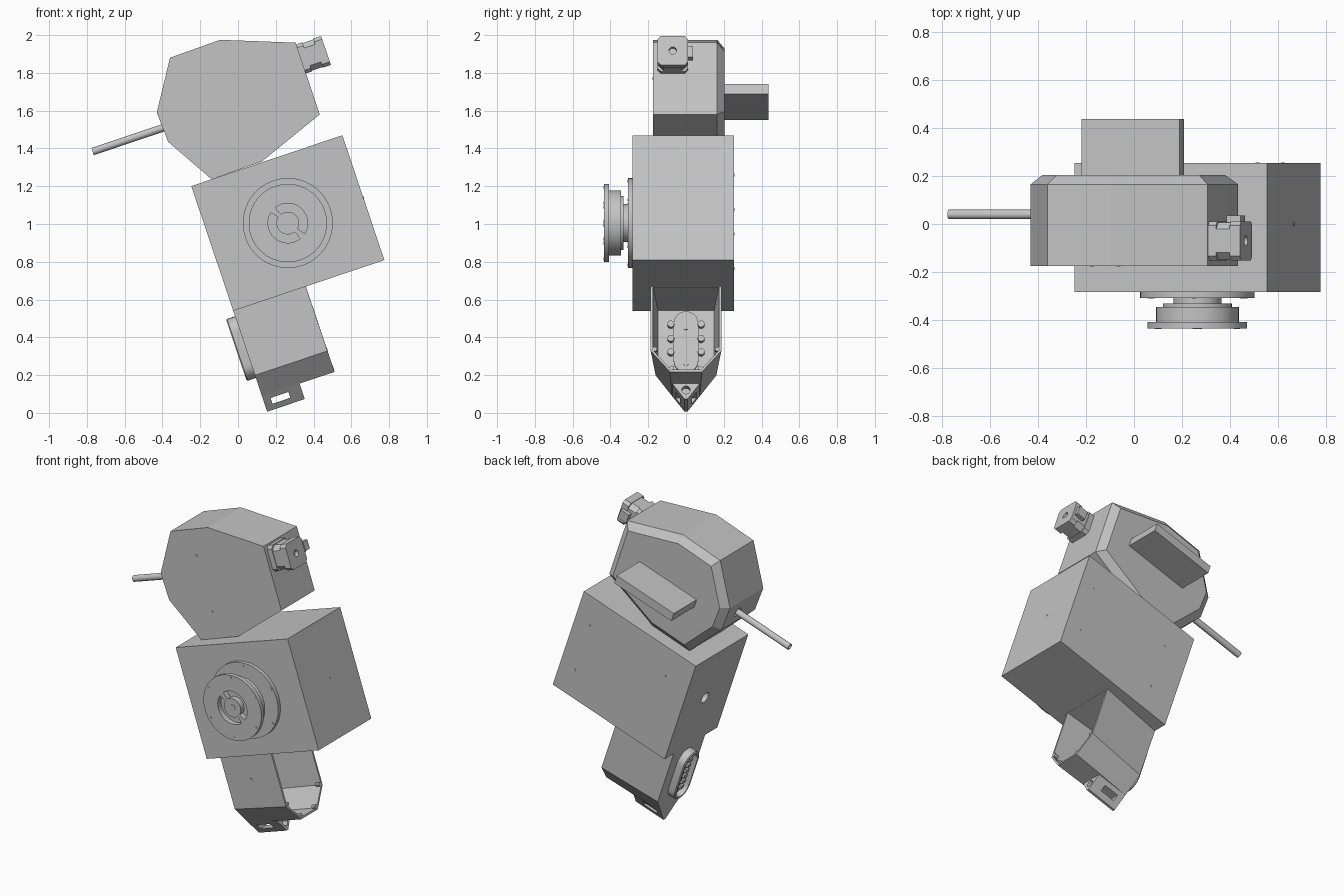
import bpy, bmesh, math
from math import sin, cos, pi, radians
from mathutils import Matrix

if "Cube" in bpy.data.objects:
    bpy.data.objects.remove(bpy.data.objects["Cube"])

grey = bpy.data.materials.new("plain grey")
grey.use_nodes = True
grey.diffuse_color = (0.55, 0.55, 0.55, 1)
grey.node_tree.nodes["Principled BSDF"].inputs["Base Color"].default_value = (0.55, 0.55, 0.55, 1)

# Tilted frame: origin at the lower left corner of the main block
FRAME = Matrix.Translation((-0.025, 0, 0.54)) @ Matrix.Rotation(-radians(18.6), 4, 'Y')
BLOCK_W, BLOCK_H = 0.844, 0.697
MID_U, MID_V = BLOCK_W / 2, BLOCK_H / 2


def finish(name, bm, frame=FRAME, smooth=False):
    bmesh.ops.recalc_face_normals(bm, faces=bm.faces)
    mesh = bpy.data.meshes.new(name)
    bm.to_mesh(mesh)
    bm.free()
    mesh.materials.append(grey)
    ob = bpy.data.objects.new(name, mesh)
    bpy.context.collection.objects.link(ob)
    ob.matrix_world = frame
    if smooth:
        activate(ob)
        bpy.ops.object.shade_smooth_by_angle(angle=radians(30))
    return ob


def activate(ob):
    bpy.ops.object.select_all(action='DESELECT')
    ob.select_set(True)
    bpy.context.view_layer.objects.active = ob


def place(axis, p, q, t):
    return (t, p, q) if axis == 'x' else (p, t, q)


def prism_mesh(pts, axis, a, b):
    """Extrude a 2D outline along an axis; returns the bmesh and its end caps."""
    bm = bmesh.new()
    rings = [[bm.verts.new(place(axis, p, q, t)) for p, q in pts] for t in (a, b)]
    caps = [bm.faces.new(r) for r in rings]
    for i in range(len(pts)):
        j = (i + 1) % len(pts)
        bm.faces.new((rings[0][i], rings[0][j], rings[1][j], rings[1][i]))
    bmesh.ops.recalc_face_normals(bm, faces=bm.faces)
    return bm, caps


def prism(name, pts, axis, a, b, frame=FRAME, smooth=False):
    return finish(name, prism_mesh(pts, axis, a, b)[0], frame, smooth)


def box(name, u, y, v):
    return prism(name, [(u[0], v[0]), (u[1], v[0]), (u[1], v[1]), (u[0], v[1])], 'y', *y)


def circle(p, q, r, n=32):
    return [(p + r * cos(2 * pi * i / n), q + r * sin(2 * pi * i / n)) for i in range(n)]


def disc(name, axis, p, q, r, a, b, n=32):
    return prism(name, circle(p, q, r, n), axis, a, b, smooth=True)


def lathe(name, axis, p, q, profile, n=64):
    """Turn (radius, position) steps around an axis."""
    bm = bmesh.new()
    rings = [[bm.verts.new(place(axis, x, z, t)) for x, z in circle(p, q, r, n)] for r, t in profile]
    for a, b in zip(rings, rings[1:]):
        for i in range(n):
            j = (i + 1) % n
            bm.faces.new((a[i], a[j], b[j], b[i]))
    bm.faces.new(rings[0])
    bm.faces.new(rings[-1])
    return finish(name, bm, smooth=True)


def cut(ob, *cutters):
    for c in cutters:
        mod = ob.modifiers.new("cut", 'BOOLEAN')
        mod.operation, mod.object, mod.solver = 'DIFFERENCE', c, 'EXACT'
        activate(ob)
        bpy.ops.object.modifier_apply(modifier=mod.name)
        bpy.data.objects.remove(c)


# Main block with a round port in its left-hand end
block = box("main_block", (0, BLOCK_W), (-0.283, 0.254), (0, BLOCK_H))
cut(block, disc("port_cutter", 'x', 0, MID_V, 0.036, -0.05, 0.12))
disc("block_end_screw", 'x', 0, MID_V, 0.008, BLOCK_W - 0.01, BLOCK_W + 0.002, 12)
for u in (0.17, 0.74):
    for v in (0.18, 0.51):
        disc("block_back_screw", 'y', u, v, 0.008, 0.25, 0.256, 12)

# Stepped round flange on the front
flange = lathe("front_flange", 'y', MID_U, MID_V, [
    (0.238, -0.27), (0.238, -0.307), (0.1, -0.307), (0.1, -0.33), (0.143, -0.33),
    (0.143, -0.345), (0.172, -0.345), (0.172, -0.408), (0.207, -0.408), (0.207, -0.434)])
slots = []
for start in (-50, 130):
    angles = [radians(start + 10 * i) for i in range(17)]
    arc = [(MID_U + 0.105 * cos(a), MID_V + 0.105 * sin(a)) for a in angles]
    arc += [(MID_U + 0.06 * cos(a), MID_V + 0.06 * sin(a)) for a in reversed(angles)]
    slots.append(prism("slot_cutter", arc, 'y', -0.46, -0.40))
cut(flange, *slots)
disc("flange_hub", 'y', MID_U, MID_V, 0.02, -0.43, -0.437)
for i in range(6):
    a = radians(60 * i + 15)
    disc("flange_screw", 'y', MID_U + 0.19 * cos(a), MID_V + 0.19 * sin(a), 0.008, -0.43, -0.436, 12)
    disc("plate_screw", 'y', MID_U + 0.223 * cos(a), MID_V + 0.223 * sin(a), 0.008, -0.3, -0.309, 12)

# Eight-sided head with a bevelled back rim
outline = [(-0.36, 1.88), (-0.095, 1.975), (0.305, 1.96), (0.433, 1.58),
           (0.125, 1.33), (-0.14, 1.237), (-0.37, 1.435), (-0.43, 1.59)]
bm, caps = prism_mesh(outline, 'y', -0.175, 0.165)
bmesh.ops.inset_region(bm, faces=[caps[1]], thickness=0.045, depth=0.038, use_even_offset=True)
head = finish("head_housing", bm, Matrix.Identity(4))
cut(head, disc("rod_socket_cutter", 'x', 0.04, 1.037, 0.03, -0.1, 0.0))
for x, z in ((-0.175, 1.77), (-0.065, 1.44)):
    prism("head_screw", circle(x, z, 0.008, 12), 'y', -0.17, -0.177, Matrix.Identity(4), True)

# Hollow rod and rear bar
lathe("side_rod", 'x', 0.04, 1.037, [(0.02, 0.05), (0.02, -0.437), (0.013, -0.437), (0.013, -0.40)], 24)
box("rear_bar", (0.156, 0.586), (0.19, 0.437), (1.013, 1.069))


# Small motor on the head: two chamfered caps and a slimmer body
def octagon(half, c, p=-0.07, q=1.15):
    k = half - c
    return [(p + x, q + z) for x, z in ((half, -k), (half, k), (k, half), (-k, half),
                                        (-half, k), (-half, -k), (-k, -half), (k, -half))]


prism("motor_rear_cap", octagon(0.081, 0.018), 'x', 0.75, 0.80)
prism("motor_body", octagon(0.077, 0.028), 'x', 0.79, 0.87)
motor_cap = prism("motor_end_cap", octagon(0.081, 0.018), 'x', 0.86, 0.905)
cut(motor_cap, disc("shaft_hole_cutter", 'x', -0.07, 1.15, 0.02, 0.88, 0.95))
box("motor_connector", (0.83, 0.89), (0, 0.036), (1.12, 1.18))

# Foot shell: open at its right-hand end, narrowing towards the left
half_section = [(0.187, 0.01), (0.187, -0.36), (0.085, -0.477)]
section = half_section + [(-y, v) for y, v in reversed(half_section)]
bm, caps = prism_mesh(section, 'x', 0, 0.405)
for vert in caps[0].verts:
    vert.co.y *= 0.86
bmesh.ops.delete(bm, geom=[caps[1]], context='FACES_ONLY')
shell = finish("foot_shell", bm)
mod = shell.modifiers.new("wall", 'SOLIDIFY')
mod.thickness, mod.offset, mod.use_even_offset = 0.012, -1, True
disc("foot_screw", 'y', 0.19, -0.18, 0.008, -0.17, -0.177, 12)


# Oval connector panel outside, with a matching raised plate inside
def stadium(half, top, bottom, n=12):
    pts = [(half * cos(pi * i / n), top - half + half * sin(pi * i / n)) for i in range(n + 1)]
    return pts + [(-y, top + bottom - v) for y, v in pts]


bm, caps = prism_mesh(stadium(0.078, -0.03, -0.375), 'x', -0.045, 0.005)
bmesh.ops.inset_region(bm, faces=[caps[0]], thickness=0.006, depth=0.006)
bmesh.ops.inset_region(bm, faces=[caps[0]], thickness=0.012, depth=0)
bmesh.ops.inset_region(bm, faces=[caps[0]], thickness=0.001, depth=-0.035)
finish("oval_connector", bm, smooth=True)
prism("inner_oval_plate", stadium(0.065, -0.01, -0.35), 'x', 0.005, 0.022, smooth=True)
for v in (-0.1, -0.3):
    disc("inner_plate_screw", 'x', 0, v, 0.014, 0.02, 0.028, 16)
for side in (-1, 1):
    for v in (-0.085, -0.165, -0.24):
        disc("inner_stud", 'x', side * 0.08, v, 0.018, 0.005, 0.04, 16)
    for i in range(6):
        v = -0.1 - 0.04 * i
        y = sorted((side * 0.012, side * 0.04))
        box("connector_contact", (-0.03, 0), y, (v - 0.024, v))
    disc("rim_screw", 'x', side * 0.165, -0.35, 0.012, 0.38, 0.407, 12)
    disc("rim_lower_screw", 'x', side * 0.075, -0.455, 0.012, 0.38, 0.407, 12)

# Pointed nose under the foot, with side windows and an end hole
nose = prism("foot_nose", [(-0.078, -0.47), (0.078, -0.47), (0.008, -0.563), (-0.008, -0.563)],
             'x', 0, 0.21)
cut(nose, box("window_cutter", (0.04, 0.14), (-0.2, 0.2), (-0.532, -0.5)),
    disc("nose_hole_cutter", 'x', 0, -0.512, 0.022, 0.17, 0.25))
